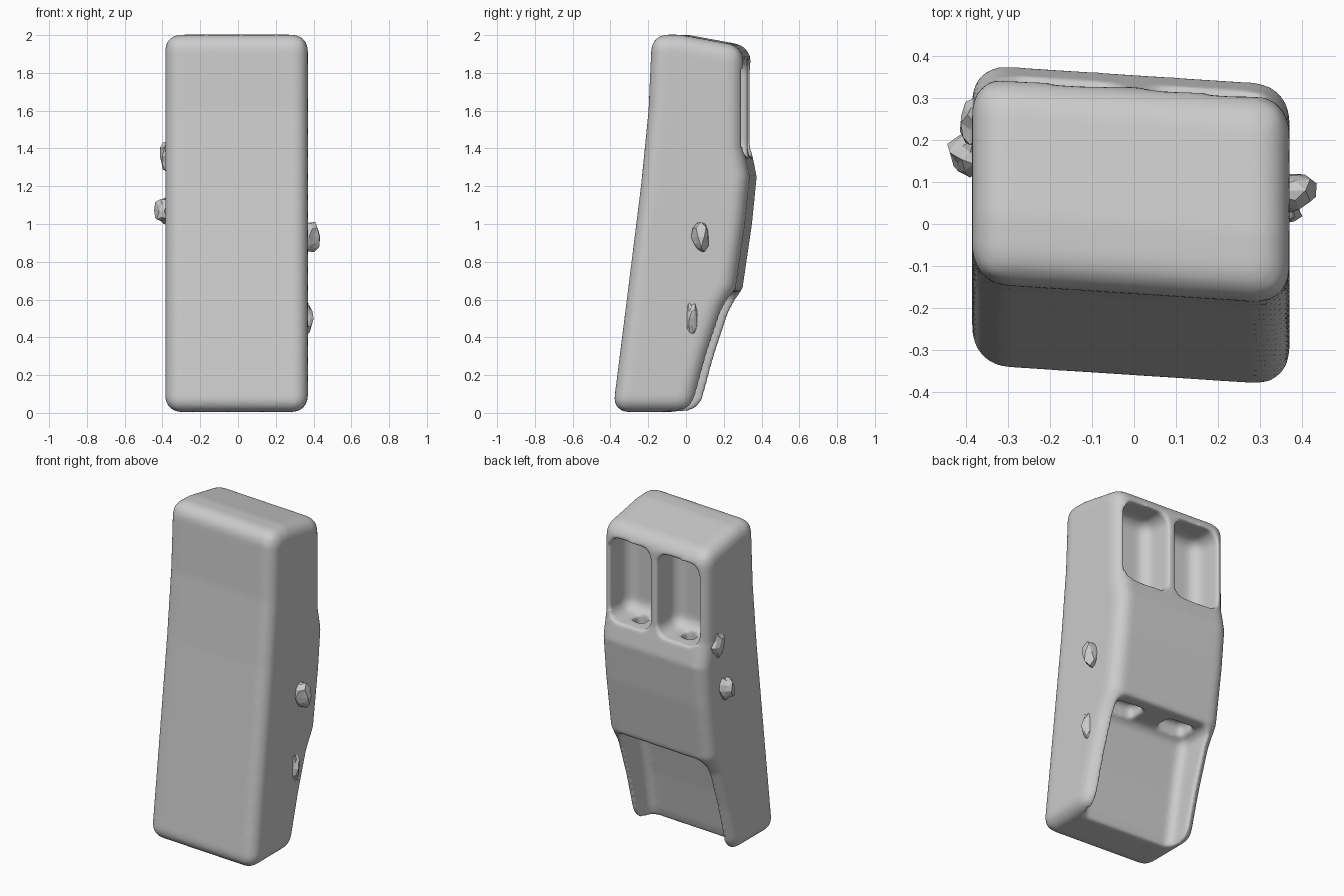
import bpy, bmesh, random
from mathutils import Vector

if "Cube" in bpy.data.objects:
    bpy.data.objects.remove(bpy.data.objects["Cube"])

random.seed(4)
SHEAR = -0.065


def prism(name, profile, x0, x1, bevel, segments=5):
    """Extrude a (y, z) profile along x, with a slight skew and rounded edges."""
    bm = bmesh.new()
    ends = [[bm.verts.new((x, y + SHEAR * x, z)) for y, z in profile] for x in (x0, x1)]
    bm.faces.new(ends[0])
    bm.faces.new(ends[1])
    n = len(profile)
    for i in range(n):
        j = (i + 1) % n
        bm.faces.new((ends[0][i], ends[0][j], ends[1][j], ends[1][i]))
    bmesh.ops.recalc_face_normals(bm, faces=bm.faces)
    mesh = bpy.data.meshes.new(name)
    bm.to_mesh(mesh)
    bm.free()
    ob = bpy.data.objects.new(name, mesh)
    bpy.context.collection.objects.link(ob)
    mod = ob.modifiers.new("round", 'BEVEL')
    mod.width, mod.segments = bevel, segments
    mod.limit_method, mod.angle_limit = 'ANGLE', 0.7
    mod.use_clamp_overlap = False
    return ob


def carve(target, cutter):
    cutter.hide_render = True
    cutter.hide_set(True)
    mod = target.modifiers.new("carve", 'BOOLEAN')
    mod.operation, mod.object, mod.solver = 'DIFFERENCE', cutter, 'EXACT'


# leaning main block
body = prism("body", [
    (-0.37, 0.005), (-0.295, 0.6), (-0.22, 1.2), (-0.18, 1.6), (-0.162, 2.005),
    (0.0, 2.0), (0.325, 1.94), (0.325, 1.4), (0.355, 1.25), (0.33, 1.0),
    (0.28, 0.66), (0.21, 0.54), (0.13, 0.3), (0.05, 0.005)], -0.385, 0.37, 0.08)

# twin upper pockets with small drain pits
for side, (x0, x1) in {"left": (-0.325, -0.03), "right": (0.02, 0.315)}.items():
    carve(body, prism("pocket_cutter_" + side,
                      [(0.13, 1.36), (0.13, 1.87), (0.6, 1.87), (0.6, 1.36)], x0, x1, 0.07))
    mid = (x0 + x1) / 2
    carve(body, prism("pit_cutter_" + side,
                      [(0.17, 1.28), (0.17, 1.46), (0.25, 1.46), (0.25, 1.28)],
                      mid - 0.04, mid + 0.04, 0.02, 2))
    # hollows reaching up under the overhang
    carve(body, prism("hollow_cutter_" + side,
                      [(0.07, 0.5), (0.07, 0.71), (0.19, 0.71), (0.19, 0.5)],
                      mid - 0.09, mid + 0.09, 0.03, 3))

# lower recess, open at the back and bottom
carve(body, prism("recess_cutter",
                  [(-0.13, -0.15), (-0.07, 0.06), (-0.03, 0.3), (0.04, 0.64),
                   (0.6, 0.64), (0.6, -0.15)], -0.315, 0.305, 0.05))

# soften everything into a continuous skin
rm = body.modifiers.new("skin", 'REMESH')
rm.mode, rm.voxel_size, rm.use_smooth_shade = 'VOXEL', 0.012, True
sm = body.modifiers.new("soften", 'SMOOTH')
sm.factor, sm.iterations = 0.5, 6

# bake the body and drop the cutters
dg = bpy.context.evaluated_depsgraph_get()
baked = bpy.data.meshes.new_from_object(body.evaluated_get(dg))
body.modifiers.clear()
body.data = baked
for ob in list(bpy.data.objects):
    if "cutter" in ob.name:
        bpy.data.objects.remove(ob)

# rough lumps on the sides
lumps = [((0.375, 0.08, 0.93), (0.06, 0.05, 0.09)), ((0.365, 0.03, 0.5), (0.035, 0.035, 0.09)),
         ((-0.39, 0.17, 1.07), (0.052, 0.06, 0.08)), ((-0.38, 0.24, 1.36), (0.035, 0.06, 0.08))]
for i, (pos, size) in enumerate(lumps):
    bpy.ops.mesh.primitive_ico_sphere_add(subdivisions=2, radius=1, location=pos)
    lump = bpy.context.object
    lump.name = f"side_lump_{i + 1}"
    for v in lump.data.vertices:
        v.co = v.co * Vector(size) * random.uniform(0.75, 1.1)
